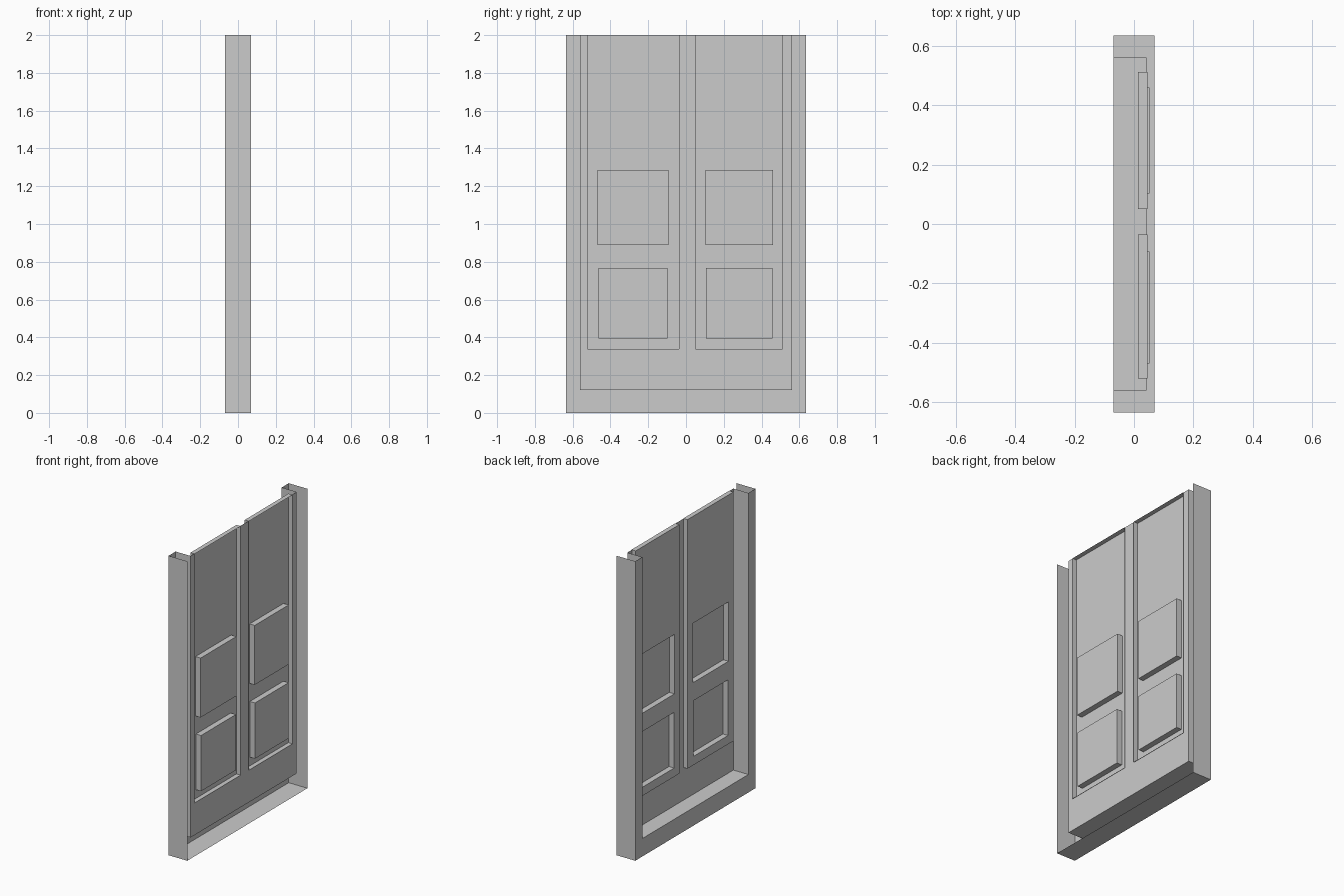
import bpy, bmesh

if "Cube" in bpy.data.objects:
    bpy.data.objects.remove(bpy.data.objects["Cube"])

H = 2.0                      # height
OUT_Y, IN_Y = 0.634, 0.56    # outer and inner frame half widths
X0, X1 = -0.069, 0.069       # frame depth
SILL = 0.12
RAIL_X, LEAF_X, RIM_X, PANEL_X = 0.042, 0.014, 0.045, 0.052
LEAF_Z = 0.337

# each leaf: (y0, y1, panels as (y0, y1, z0, z1))
LEAVES = {
    "left": (-0.521, -0.036, [(-0.464, -0.097, 0.395, 0.767), (-0.469, -0.092, 0.889, 1.286)]),
    "right": (0.051, 0.511, [(0.105, 0.459, 0.395, 0.767), (0.102, 0.460, 0.889, 1.286)]),
}


def make(name, quads):
    bm = bmesh.new()
    for q in quads:
        bm.faces.new([bm.verts.new(p) for p in q])
    bmesh.ops.remove_doubles(bm, verts=bm.verts, dist=1e-5)
    me = bpy.data.meshes.new(name)
    bm.to_mesh(me)
    bm.free()
    ob = bpy.data.objects.new(name, me)
    bpy.context.collection.objects.link(ob)
    return ob


def sheet(x, rect, holes=()):
    """Flat sheet at x with rectangular holes, as a grid of quads facing +x."""
    ys = sorted({*rect[:2], *(v for h in holes for v in h[:2])})
    zs = sorted({*rect[2:], *(v for h in holes for v in h[2:])})
    out = []
    for a, b in zip(ys, ys[1:]):
        for c, d in zip(zs, zs[1:]):
            my, mz = (a + b) / 2, (c + d) / 2
            if not any(h[0] < my < h[1] and h[2] < mz < h[3] for h in holes):
                out.append([(x, a, c), (x, b, c), (x, b, d), (x, a, d)])
    return out


def sweep(xa, xb, path, closed=False):
    """Strip of width xa..xb following a y-z path."""
    pts = path + path[:1] if closed else path
    return [[(xa, *p), (xa, *q), (xb, *q), (xb, *p)] for p, q in zip(pts, pts[1:])]


def u_path(y0, y1, z):
    return [(y0, H), (y0, z), (y1, z), (y1, H)]


def corners(r):
    return [(r[0], r[2]), (r[1], r[2]), (r[1], r[3]), (r[0], r[3])]


# Outer casing: outside walls, face border, inner reveal; open at the top and +x side
border = [[p, s, r, q] for p, q, r, s in
          sheet(X0, (-OUT_Y, OUT_Y, 0, H), [(-IN_Y, IN_Y, SILL, H)])]
make("casing", sweep(X0, X1, u_path(-OUT_Y, OUT_Y, 0)) + border
     + sweep(X0, RAIL_X, u_path(-IN_Y, IN_Y, SILL)[::-1]))

# Stiles, mullion and bottom rail as one sheet with two openings
make("stiles_and_rail", sheet(RAIL_X, (-IN_Y, IN_Y, SILL, H),
                              [(a, b, LEAF_Z, H) for a, b, _ in LEAVES.values()]))

# Stepped leaves with pressed square panels
for side, (a, b, panels) in LEAVES.items():
    rect = (a, b, LEAF_Z, H)
    make(side + "_leaf", sheet(LEAF_X, rect, panels)
         + sweep(LEAF_X, RIM_X, corners(rect), closed=True))
    for i, r in enumerate(panels):
        make(f"{side}_panel_{i + 1}", sheet(PANEL_X, r)
             + sweep(LEAF_X, PANEL_X, corners(r)[::-1], closed=True))
